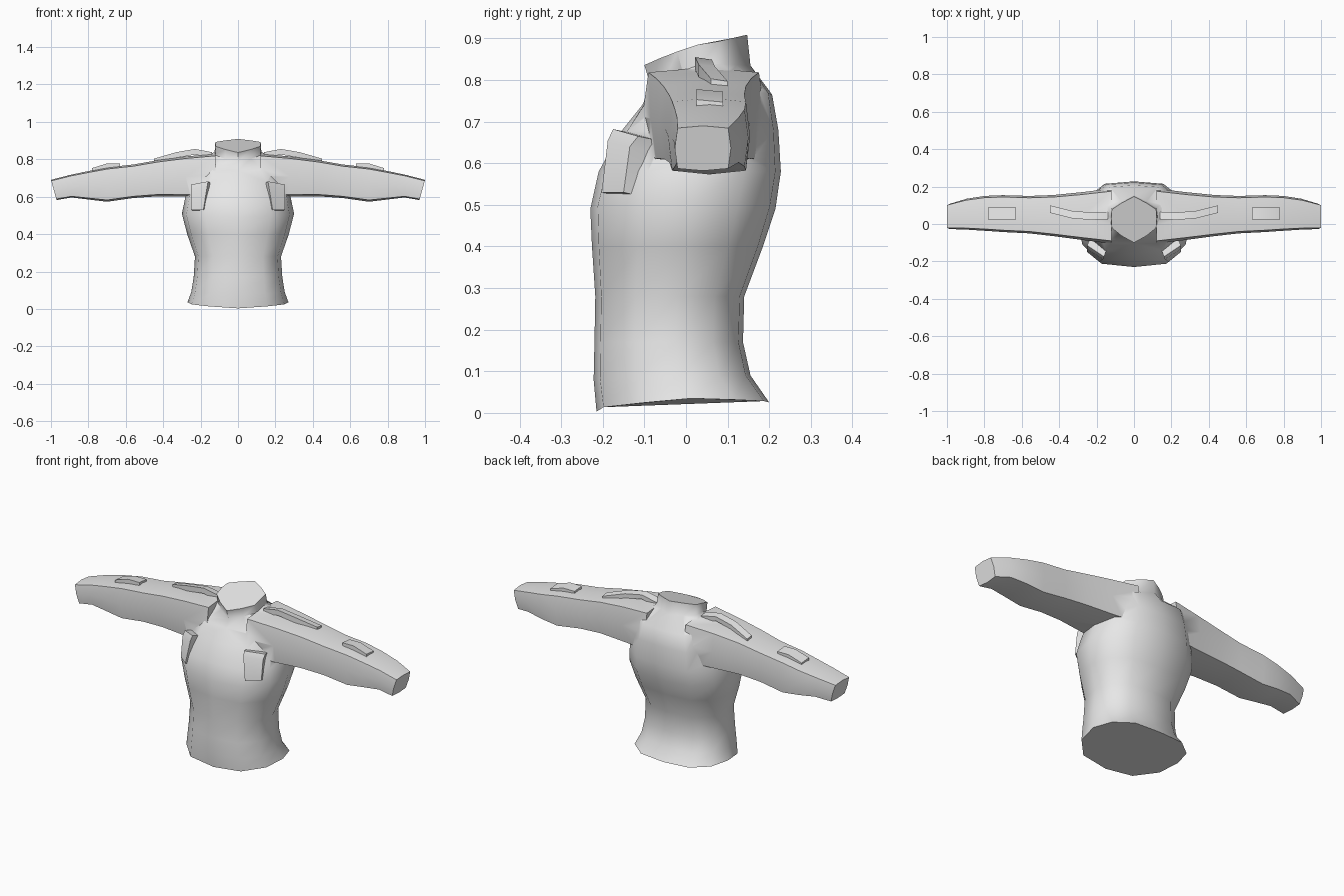
import bpy, bmesh, math

if "Cube" in bpy.data.objects:
    bpy.data.objects.remove(bpy.data.objects["Cube"])

cloth = bpy.data.materials.new("grey_cloth")
cloth.diffuse_color = (0.8, 0.8, 0.8, 1)
cloth.use_nodes = True
cloth.node_tree.nodes["Principled BSDF"].inputs["Base Color"].default_value = cloth.diffuse_color


def finish(name, bm, angle=55):
    """Turn a bmesh into a smooth-shaded cloth object."""
    bmesh.ops.recalc_face_normals(bm, faces=bm.faces[:])
    mesh = bpy.data.meshes.new(name)
    bm.to_mesh(mesh)
    bm.free()
    mesh.materials.append(cloth)
    ob = bpy.data.objects.new(name, mesh)
    bpy.context.collection.objects.link(ob)
    smooth(ob, angle)
    return ob


def smooth(ob, angle):
    bpy.ops.object.select_all(action='DESELECT')
    ob.select_set(True)
    bpy.context.view_layer.objects.active = ob
    bpy.ops.object.shade_smooth_by_angle(angle=math.radians(angle))


def loft(name, rings, angle=55):
    """Skin closed rings of equal length and cap both ends."""
    bm = bmesh.new()
    loops = [[bm.verts.new(p) for p in r] for r in rings]
    n = len(loops[0])
    for a, b in zip(loops, loops[1:]):
        for i in range(n):
            j = (i + 1) % n
            bm.faces.new((a[i], a[j], b[j], b[i]))
    bm.faces.new(loops[0])
    bm.faces.new(loops[-1])
    return finish(name, bm, angle)


# Body cross-sections: x and depth fractions from front middle to back middle
BODY = [(0, 0), (.58, .04), (.92, .27), (1, .55), (.88, .8), (.55, .97), (0, 1)]
NECK = [(0, 0), (.55, .15), (.97, .32), (1, .52), (.97, .72), (.55, .86), (0, 1)]


def body_ring(w, f, b, zf, zs, zb, shape=BODY):
    half = []
    for i, (u, v) in enumerate(shape):
        z = zf + (zs - zf) * i / 3 if i <= 3 else zs + (zb - zs) * (i - 3) / 3
        half.append((u * w, f + v * (b - f), z))
    return half + [(-x, y, z) for x, y, z in half[-2:0:-1]]


# Torso from hem to collar: half width, front y, back y, z at front, side, back
torso = loft("jacket_body", [
    body_ring(.27, -.215, .20, .003, .035, .025),
    body_ring(.25, -.222, .155, .08, .09, .09),
    body_ring(.237, -.22, .137, .17, .17, .17),
    body_ring(.23, -.218, .14, .28, .28, .28),
    body_ring(.272, -.226, .185, .40, .40, .40),
    body_ring(.30, -.23, .215, .49, .51, .49),
    body_ring(.285, -.21, .228, .58, .58, .58),
    body_ring(.265, -.157, .222, .675, .68, .68),
    body_ring(.235, -.105, .207, .74, .775, .765),
    body_ring(.125, -.085, .155, .785, .84, .835, NECK),
    body_ring(.122, -.10, .147, .836, .885, .909, NECK),
])

# Sleeve stations: x, front y, back y, bottom z, top z, slant of the end
SLEEVE = [
    (.12, -.105, .19, .60, .83, 0), (.28, -.085, .17, .60, .815, 0),
    (.43, -.065, .155, .602, .795, 0), (.56, -.05, .15, .593, .772, 0),
    (.70, -.043, .154, .573, .757, 0), (.80, -.036, .15, .585, .737, 0),
    (.90, -.03, .135, .596, .716, .01), (1.0, -.027, .108, .582, .69, .03),
]
SQUARE = [(-.9, -.9), (0, -1), (.9, -.9), (1, 0), (.9, .9), (0, 1), (-.9, .9), (-1, 0)]


def sleeve_ring(s, x, y0, y1, z0, z1, slant):
    return [(s * (x - slant * (1 - v) / 2),
             (y0 + y1) / 2 + u * (y1 - y0) / 2,
             (z0 + z1) / 2 + v * (z1 - z0) / 2) for u, v in SQUARE]


# Weld both sleeves into the body as one garment
for s, side in ((1, "left"), (-1, "right")):
    sleeve = loft(side + "_sleeve", [sleeve_ring(s, *row) for row in SLEEVE])
    mod = torso.modifiers.new("weld_sleeve", 'BOOLEAN')
    mod.operation = 'UNION'
    mod.solver = 'EXACT'
    mod.object = sleeve
    bpy.context.view_layer.objects.active = torso
    bpy.ops.object.modifier_apply(modifier=mod.name)
    bpy.data.objects.remove(sleeve)
smooth(torso, 55)


def strip(name, s, path, half, thick):
    """Flat strap that follows a path of top-centre points."""
    rings = []
    for x, y, z in path:
        rings.append([(s * x, y - half, z), (s * x, y + half, z - .006),
                      (s * x, y + half, z - thick), (s * x, y - half, z - thick)])
    return loft(name, rings, 40)


for s, side in ((1, "left"), (-1, "right")):
    # Shoulder strap
    strip(side + "_shoulder_strap", s,
          [(.14, .045, .838), (.23, .042, .855), (.33, .05, .838), (.45, .08, .803)],
          .02, .03)
    # Upper sleeve pocket
    strip(side + "_sleeve_pocket", s,
          [(.63, .057, .778), (.70, .057, .778), (.78, .057, .753)], .032, .05)
    # Chest pocket: lip stands out at the top and tapers into the body
    outer = [[(.16, -.175, .682), (.25, -.115, .665)],
             [(.165, -.188, .655), (.25, -.135, .64)],
             [(.185, -.203, .53), (.25, -.15, .53)]]
    rings = [[(s * x, y, z) for x, y, z in row] +
             [(s * (x - .025), y + .07, z - .015) for x, y, z in row[::-1]]
             for row in outer]
    loft(side + "_chest_pocket", rings, 40)
